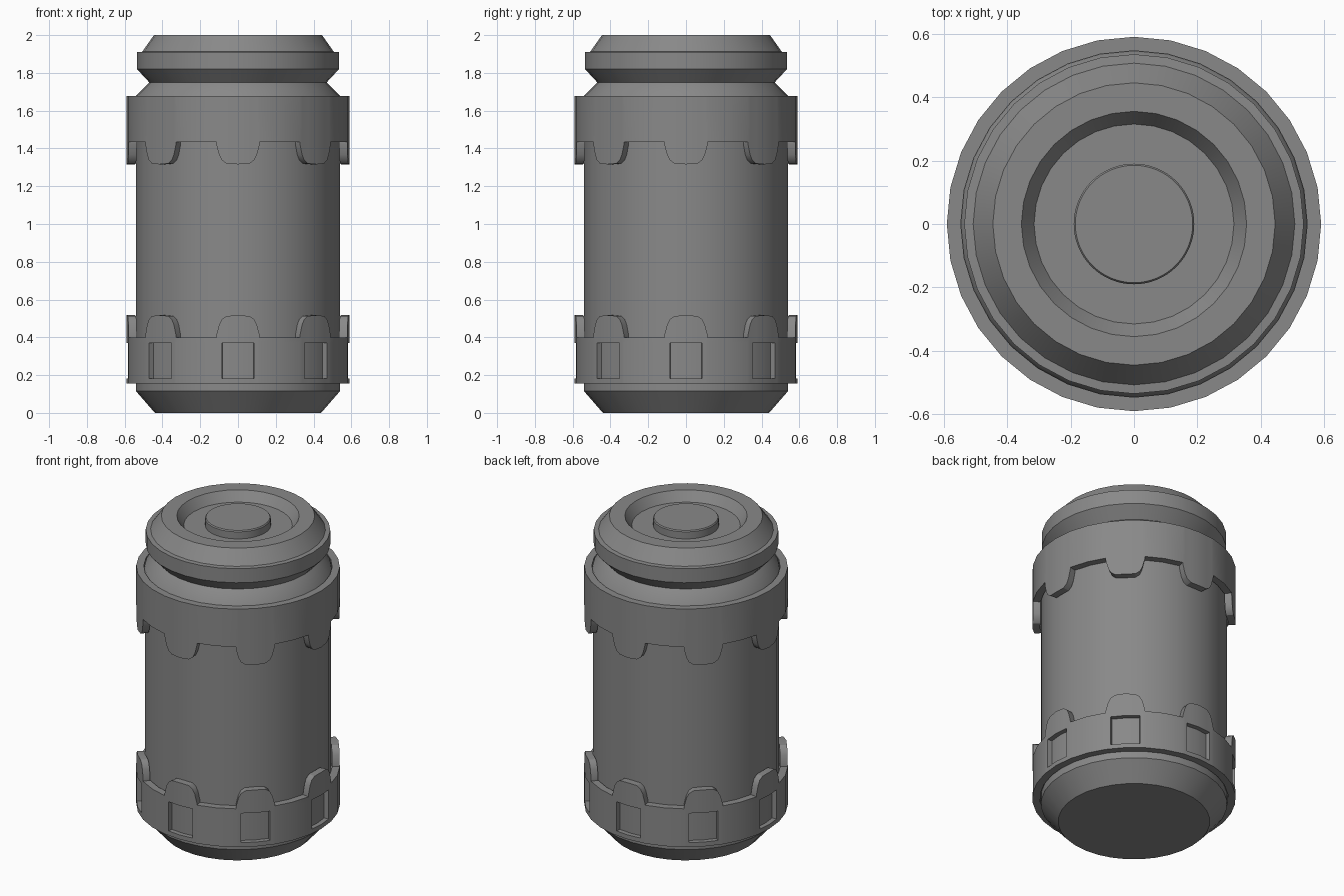
import bpy, bmesh, math
from mathutils import Vector

if "Cube" in bpy.data.objects:
    bpy.data.objects.remove(bpy.data.objects["Cube"])

SIDES = 32
dark = bpy.data.materials.new("dark_grey")
dark.diffuse_color = (0.25, 0.25, 0.25, 1)
dark.use_nodes = True
dark.node_tree.nodes["Principled BSDF"].inputs["Base Color"].default_value = dark.diffuse_color


def finish(name, bm):
    bmesh.ops.remove_doubles(bm, verts=bm.verts, dist=1e-5)
    bmesh.ops.recalc_face_normals(bm, faces=bm.faces)
    mesh = bpy.data.meshes.new(name)
    bm.to_mesh(mesh)
    bm.free()
    mesh.shade_smooth()
    mesh.set_sharp_from_angle(angle=math.radians(30))
    mesh.materials.append(dark)
    obj = bpy.data.objects.new(name, mesh)
    bpy.context.collection.objects.link(obj)
    return obj


def lathe(name, profile, sides=SIDES):
    """Revolve (radius, z) points; both ends are capped flat."""
    bm = bmesh.new()
    rings = []
    for r, z in profile:
        rings.append([bm.verts.new((r * math.cos(math.tau * i / sides),
                                    r * math.sin(math.tau * i / sides), z))
                      for i in range(sides)])
    for a, b in zip(rings, rings[1:]):
        for i in range(sides):
            j = (i + 1) % sides
            bm.faces.new((a[i], a[j], b[j], b[i]))
    bm.faces.new(rings[0])
    bm.faces.new(rings[-1])
    return finish(name, bm)


def on_ring(f, r, z):
    """Point at side number f (fractions lie on the flat facet)."""
    i = math.floor(f)
    a, b = (Vector((r * math.cos(math.tau * k / SIDES),
                    r * math.sin(math.tau * k / SIDES), z)) for k in (i, i + 1))
    return a.lerp(b, f - i)


def collar(name, rows, tab, windows, outer=0.59, inner=0.546):
    """Band with eight rounded tabs; rows run from plain rim to tabbed rim."""
    bm = bmesh.new()
    half = sorted(tab)
    cols = [-2] + [-f for f in reversed(half) if f] + half + [2]
    for s in range(8):
        for f0, f1 in zip(cols, cols[1:]):
            is_tab = max(abs(f0), abs(f1)) <= 1
            is_hole = windows and max(abs(f0), abs(f1)) <= 0.74
            spans = [(a, a, b, b) for k, (a, b) in enumerate(zip(rows, rows[1:]))
                     if not (is_hole and k == 1)]
            if is_tab:
                spans.append((rows[-1], rows[-1], tab[abs(f1)], tab[abs(f0)]))
            for z in spans:
                fs = (f0, f1, f1, f0)
                bm.faces.new([bm.verts.new(on_ring(s * 4 + f, outer, h))
                              for f, h in zip(fs, z)])
    bmesh.ops.remove_doubles(bm, verts=bm.verts, dist=1e-5)
    # thicken inward
    ext = bmesh.ops.extrude_face_region(bm, geom=bm.faces[:], use_keep_orig=True)
    for v in ext["geom"]:
        if isinstance(v, bmesh.types.BMVert):
            v.co.x *= inner / outer
            v.co.y *= inner / outer
    return finish(name, bm)


# main canister: chamfered base, raised band behind the windows, seat under
# the upper collar, tapered neck
lathe("canister_body", [(0.44, 0), (0.54, 0.115), (0.54, 0.165), (0.56, 0.175),
                        (0.56, 0.385), (0.54, 0.39), (0.54, 1.64), (0.548, 1.65),
                        (0.54, 1.68), (0.47, 1.75)])

# lid with stepped chamfer and recessed top
lathe("lid", [(0.47, 1.75), (0.535, 1.82), (0.535, 1.91), (0.507, 1.912),
              (0.445, 2.0), (0.355, 2.0), (0.315, 1.94)])

# centre button
lathe("lid_button", [(0.19, 1.93), (0.19, 1.985), (0.185, 1.992)], 64)

# collars: tab outline is side fraction -> rim height
low_tab = {0: 0.517, 0.52: 0.513, 0.74: 0.496, 0.87: 0.467, 1: 0.41}
collar("lower_collar", [0.155, 0.183, 0.37, 0.40], low_tab, True)
high_tab = {f: 1.833 - z for f, z in low_tab.items()}
collar("upper_collar", [1.677, 1.435], high_tab, False)
